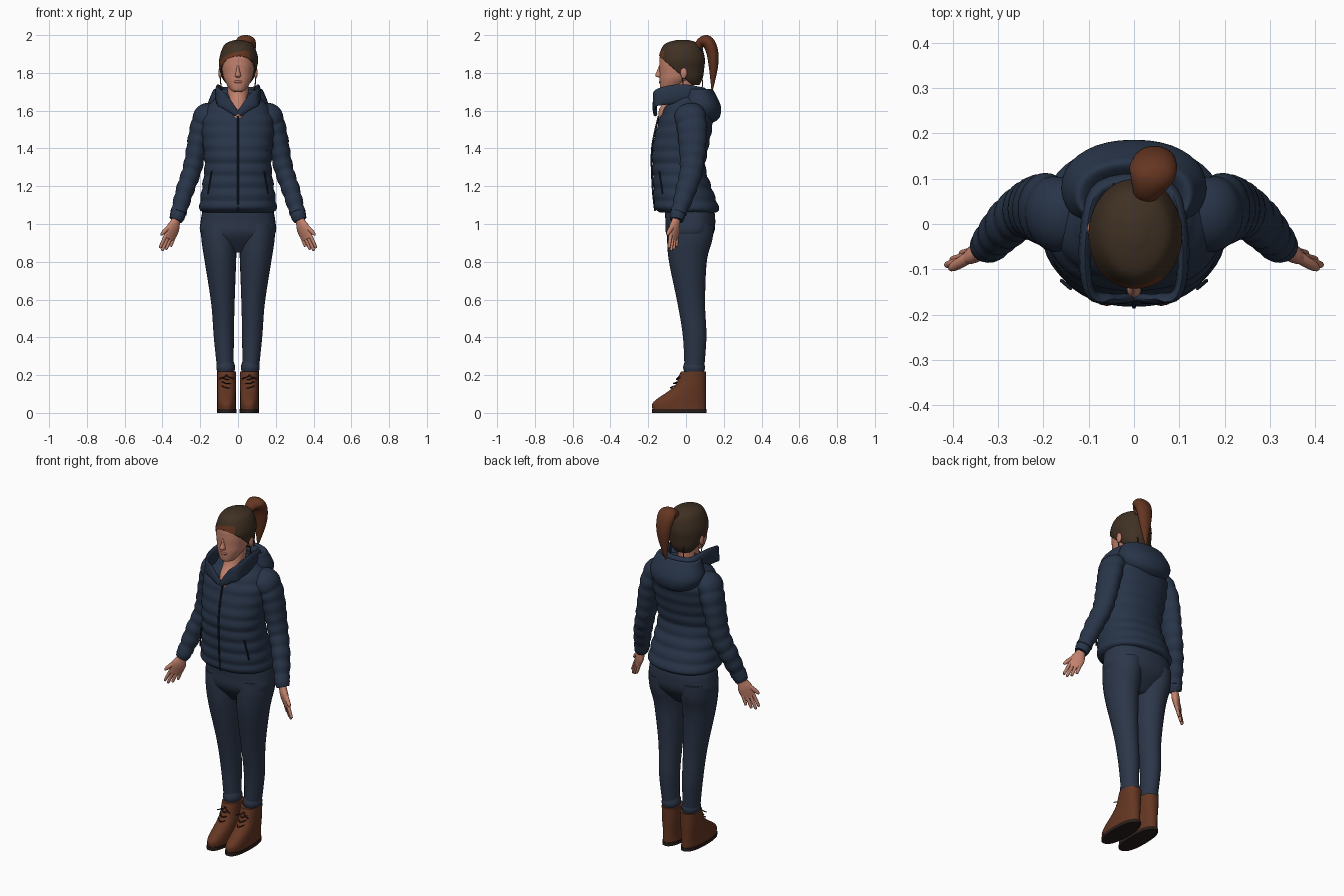
import bpy, bmesh, math
from mathutils import Vector

if "Cube" in bpy.data.objects:
    bpy.data.objects.remove(bpy.data.objects["Cube"], do_unlink=True)


def material(name, red, green, blue):
    mat = bpy.data.materials.new(name)
    mat.use_nodes = True
    mat.diffuse_color = (red, green, blue, 1)
    shader = next(n for n in mat.node_tree.nodes if n.type == "BSDF_PRINCIPLED")
    shader.inputs["Base Color"].default_value = mat.diffuse_color
    return mat


jacket_navy = material("jacket navy", red=.021, green=.035, blue=.066)
trouser_navy = material("trouser navy", red=.025, green=.037, blue=.066)
trim_navy = material("trim navy", red=.01, green=.015, blue=.03)
skin = material("skin", red=.54, green=.22, blue=.15)
lip_red = material("lip red", red=.45, green=.15, blue=.11)
dark_hair = material("dark hair", red=.05, green=.03, blue=.017)
auburn_hair = material("auburn hair", red=.13, green=.036, blue=.015)
leather = material("boot leather", red=.13, green=.037, blue=.016)
sole_brown = material("sole brown", red=.022, green=.013, blue=.01)

X_AXIS, Z_AXIS = Vector((1, 0, 0)), Vector((0, 0, 1))
SIDES = {"left": 1, "right": -1}


def at(x=0, y=0, z=0, wide=.003, deep=None):
    """One elliptical section: its centre and its two radii."""
    return Vector((x, y, z, wide, wide if deep is None else deep))


def finish(name, bm, mat):
    """Turn a bmesh into a smooth shaded object of one material."""
    bmesh.ops.recalc_face_normals(bm, faces=bm.faces)
    mesh = bpy.data.meshes.new(name)
    bm.to_mesh(mesh)
    bm.free()
    mesh.materials.append(mat)
    mesh.polygons.foreach_set("use_smooth", [True] * len(mesh.polygons))
    mesh.set_sharp_from_angle(angle=math.radians(50))
    obj = bpy.data.objects.new(name, mesh)
    bpy.context.scene.collection.objects.link(obj)
    return obj


def smooth_path(sections, steps):
    """Catmull-Rom interpolation of the sections."""
    last = len(sections) - 1
    path = []
    for i in range(last):
        a, b, c, d = (sections[min(max(i + k, 0), last)] for k in (-1, 0, 1, 2))
        for step in range(steps):
            t = step / steps
            path.append((b * 2 + (c - a) * t + (a * 2 - b * 5 + c * 4 - d) * t**2
                         + (b * 3 - a - c * 3 + d) * t**3) * .5)
    return path + [sections[-1]]


def loft(name, mat, *sections, upright=False, ref=X_AXIS, sides=24, steps=6,
         square=2, quilt=0, puff=.007, flip=1):
    """Skin the sections along a smooth path; quilt is the height of a padded band."""
    path = smooth_path(sections, steps)
    bm = bmesh.new()
    rings = []
    for i, p in enumerate(path):
        along = path[min(i + 1, len(path) - 1)] - path[max(i - 1, 0)]
        tangent = Z_AXIS if upright else Vector(along[:3]).normalized()
        across = (ref - tangent * ref.dot(tangent)).normalized()
        normal = tangent.cross(across)
        dent = puff * (1 - abs(math.sin(math.pi * p[2] / quilt))) if quilt else 0
        ring = []
        for k in range(sides):
            c, s = math.cos(math.tau * k / sides), math.sin(math.tau * k / sides)
            u = math.copysign(abs(c) ** (2 / square), c) * max(p[3] - dent, .001)
            v = math.copysign(abs(s) ** (2 / square), s) * max(p[4] - dent, .001)
            co = Vector(p[:3]) + across * u + normal * v
            ring.append(bm.verts.new((co.x * flip, co.y, co.z)))
        rings.append(ring)
    for low, high in zip(rings, rings[1:]):
        for k in range(sides):
            n = (k + 1) % sides
            bm.faces.new((low[k], low[n], high[n], high[k]))
    bm.faces.new(rings[0])
    bm.faces.new(rings[-1])
    return finish(name, bm, mat)


def ball(name, mat, centre, size):
    bm = bmesh.new()
    bmesh.ops.create_uvsphere(bm, u_segments=16, v_segments=10, radius=1)
    for v in bm.verts:
        v.co = Vector(c + r * q for c, r, q in zip(centre, size, v.co))
    return finish(name, bm, mat)


# Quilted jacket body and front zip
loft("jacket_body", jacket_navy,
     at(y=.01, z=1.06, wide=.18, deep=.15), at(y=.01, z=1.07, wide=.2, deep=.165),
     at(z=1.1, wide=.206, deep=.172), at(y=-.02, z=1.2, wide=.192, deep=.156),
     at(y=-.037, z=1.3, wide=.18, deep=.143), at(y=-.03, z=1.4, wide=.186, deep=.15),
     at(z=1.55, wide=.195, deep=.145), at(y=.01, z=1.64, wide=.15, deep=.11),
     at(y=.015, z=1.69, wide=.09, deep=.07),
     upright=True, sides=48, steps=10, square=2.25, quilt=.066)
loft("front_zip", trim_navy, at(y=-.164, z=1.07, wide=.005), at(y=-.177, z=1.2, wide=.005),
     at(y=-.18, z=1.4, wide=.005), at(y=-.145, z=1.57, wide=.005), sides=8)

# Hood lying on the back, with a hollow top
loft("hood", jacket_navy,
     at(y=.09, z=1.53, wide=.03, deep=.04), at(y=.085, z=1.56, wide=.12, deep=.09),
     at(y=.08, z=1.62, wide=.16, deep=.105), at(y=.07, z=1.69, wide=.14, deep=.085),
     at(y=.06, z=1.715, wide=.118, deep=.07), at(y=.04, z=1.66, wide=.07, deep=.04),
     upright=True, sides=36, square=2.2)

# Open collar running round the neck, mirrored from its left half
collar = [at(x=.004, y=-.162, z=1.58, wide=.014, deep=.01),
          at(x=.055, y=-.165, z=1.63, wide=.03, deep=.012),
          at(x=.1, y=-.145, z=1.67, wide=.045, deep=.012),
          at(x=.106, y=-.03, z=1.69, wide=.05, deep=.015),
          at(x=.07, y=.08, z=1.69, wide=.035, deep=.018)]
collar += [at(-x, *rest) for x, *rest in reversed(collar)]
loft("collar", jacket_navy, *collar, ref=Z_AXIS, sides=14)

for side, flip in SIDES.items():
    # Sleeve, cuff and pocket
    loft(side + "_sleeve", jacket_navy,
         at(x=.11, y=.015, z=1.6, wide=.04, deep=.07),
         at(x=.165, y=.02, z=1.575, wide=.066, deep=.083),
         at(x=.2, y=.033, z=1.49, wide=.06, deep=.08),
         at(x=.24, y=.03, z=1.3, wide=.053, deep=.064),
         at(x=.28, z=1.18, wide=.05, deep=.056),
         at(x=.315, y=-.04, z=1.06, wide=.044),
         sides=28, steps=12, quilt=.064, puff=.006, flip=flip)
    loft(side + "_cuff", jacket_navy, at(x=.315, y=-.04, z=1.07, wide=.037),
         at(x=.32, y=-.045, z=1.045, wide=.041), at(x=.33, y=-.05, z=1.02, wide=.035), flip=flip)
    loft(side + "_pocket_zip", trim_navy, at(x=.16, y=-.125, z=1.16, wide=.004),
         at(x=.14, y=-.142, z=1.28, wide=.004), sides=8, flip=flip)

    # Hand, palm turned forward with the thumb outward
    across = Vector((.77, -.6, .2)).normalized()
    loft(side + "_palm", skin, at(x=.32, y=-.045, z=1.06, wide=.024, deep=.02),
         at(x=.33, y=-.053, z=1.015, wide=.027, deep=.02),
         at(x=.345, y=-.06, z=.975, wide=.04, deep=.02),
         at(x=.365, y=-.067, z=.92, wide=.034, deep=.01), ref=across, flip=flip)
    reaches = {"little": .055, "ring": .075, "middle": .085, "index": .075}
    for i, (finger, reach) in enumerate(reaches.items()):
        spread = across * (i - 1.5)
        root = Vector((.358, -.064, .942)) + spread * .018
        tip = root + Vector((.42, -.1, -1)) * reach + spread * .003
        loft(f"{side}_{finger}_finger", skin, at(*root, wide=.01),
             at(*root.lerp(tip, .9), wide=.008), at(*tip), ref=across, sides=8, flip=flip)
    loft(side + "_thumb", skin, at(x=.345, y=-.06, z=1, wide=.014),
         at(x=.375, y=-.08, z=.975, wide=.013), at(x=.4, y=-.095, z=.95, wide=.01),
         at(x=.407, y=-.1, z=.94), sides=8, flip=flip)

    # Trouser leg with a rolled hem
    loft(side + "_trouser_leg", trouser_navy,
         at(x=.1, y=.025, z=1, wide=.094, deep=.122), at(x=.1, y=.02, z=.92, wide=.094, deep=.12),
         at(x=.093, y=.01, z=.8, wide=.083, deep=.1), at(x=.08, y=.028, z=.58, wide=.062, deep=.073),
         at(x=.075, y=.046, z=.4, wide=.053, deep=.062),
         at(x=.065, y=.043, z=.2, wide=.042, deep=.05), upright=True, sides=28, steps=8, flip=flip)
    loft(side + "_trouser_hem", trouser_navy, at(x=.065, y=.043, z=.21, wide=.042, deep=.05),
         at(x=.065, y=.043, z=.24, wide=.05, deep=.058),
         at(x=.065, y=.043, z=.27, wide=.042, deep=.05), upright=True, flip=flip)

    # Ankle boot: the heel stays upright while the front slopes back to the shaft
    heel = .106
    instep = {.02: -.178, .05: -.178, .08: -.145, .11: -.1, .15: -.055, .22: -.027}
    boot = [at(x=.06, y=(heel + front) / 2, z=height, wide=.05, deep=(heel - front) / 2)
            for height, front in instep.items()]
    loft(side + "_boot", leather, *boot, upright=True, sides=28, square=2.3, flip=flip)
    sole = [at(x=.06, y=-.036, z=height, wide=.052, deep=.145) for height in (0, .02)]
    loft(side + "_sole", sole_brown, *sole, upright=True, sides=28, square=2.4, flip=flip)
    for i in range(4):
        y, z = -.079 + i * .016, .133 + i * .022
        loft(f"{side}_lace_{i}", sole_brown, at(x=.04, y=y + .018, z=z),
             at(x=.06, y=y - .004, z=z), at(x=.085, y=y + .018, z=z + .01), sides=6, flip=flip)
    for end in ("inner", "outer"):
        loft(f"{side}_{end}_lace_end", sole_brown, at(x=.06, y=-.035, z=.195),
             at(x=.1 if end == "outer" else .02, y=-.05, z=.18), sides=6, flip=flip)

    # Ear and loose strands of hair
    ball(side + "_ear", skin, centre=(flip * .094, -.012, 1.8), size=(.01, .018, .03))
    loft(side + "_temple_strand", dark_hair, at(x=.09, y=-.02, z=1.8),
         at(x=.093, y=-.018, z=1.76), at(x=.086, y=-.01, z=1.71), sides=6, flip=flip)
    loft(side + "_nape_strand", dark_hair, at(x=.04, y=.075, z=1.79),
         at(x=.045, y=.088, z=1.75), at(x=.042, y=.08, z=1.7), sides=6, flip=flip)

# Seat of the trousers
loft("trouser_seat", trouser_navy, at(y=.015, z=1.1, wide=.18, deep=.13),
     at(y=.023, z=1.02, wide=.197, deep=.132), at(y=.02, z=.94, wide=.192, deep=.122),
     at(y=.015, z=.85, wide=.08, deep=.05), upright=True, sides=36, square=2.3)

# Neck, head and face
loft("neck", skin, at(y=-.085, z=1.56, wide=.04, deep=.06), at(y=-.065, z=1.61, wide=.05, deep=.076),
     at(y=-.03, z=1.67, wide=.055, deep=.066), at(y=-.015, z=1.77, wide=.055), upright=True)
loft("head", skin, at(y=-.1, z=1.7, wide=.02), at(y=-.092, z=1.71, wide=.04, deep=.043),
     at(y=-.06, z=1.76, wide=.071, deep=.08), at(y=-.042, z=1.8, wide=.082, deep=.098),
     at(y=-.035, z=1.85, wide=.089, deep=.106), at(y=-.033, z=1.9, wide=.085, deep=.1),
     at(y=-.03, z=1.95, wide=.04, deep=.05), upright=True, sides=32, square=2.15)
loft("nose", skin, at(y=-.133, z=1.775, wide=.008), at(y=-.142, z=1.785, wide=.016, deep=.02),
     at(y=-.138, z=1.815, wide=.008, deep=.014), at(y=-.136, z=1.84, wide=.006), upright=True)
ball("lips", lip_red, centre=(0, -.135, 1.753), size=(.024, .009, .008))

# Cap of hair, cut along a slanting hairline, with an auburn fringe
hair = loft("hair", dark_hair, at(y=.025, z=1.735, wide=.055, deep=.045),
            at(y=.01, z=1.77, wide=.082, deep=.078), at(y=-.02, z=1.82, wide=.098, deep=.116),
            at(x=.004, y=-.023, z=1.88, wide=.102, deep=.122),
            at(x=.004, y=-.02, z=1.95, wide=.075, deep=.095),
            at(x=.004, y=-.018, z=1.975, wide=.02, deep=.03), upright=True, sides=40, steps=8)
bm = bmesh.new()
bm.from_mesh(hair.data)
hairline, fringe_top = Vector((0, .87, 1)), Vector((-.2, .4, 1))
line_point, fringe_point = Vector((0, -.14, 1.887)), Vector((0, -.14, 1.915))
for point, normal in ((line_point, hairline), (fringe_point, fringe_top)):
    bmesh.ops.bisect_plane(bm, geom=bm.verts[:] + bm.edges[:] + bm.faces[:], plane_co=point,
                           plane_no=normal, clear_inner=normal is hairline)
hair.data.materials.append(auburn_hair)
for face in bm.faces:
    centre = face.calc_center_median()
    if centre.y < -.04 and centre.x < .06 and (centre - fringe_point).dot(fringe_top) < 0:
        face.material_index = 1
bm.to_mesh(hair.data)
bm.free()
hair.modifiers.new("thickness", "SOLIDIFY").thickness = .008

# Ponytail and its band
loft("ponytail", auburn_hair, at(x=.025, y=.06, z=1.925, wide=.022),
     at(x=.03, y=.078, z=1.958, wide=.035, deep=.026),
     at(x=.04, y=.112, z=1.966, wide=.052, deep=.033),
     at(x=.045, y=.138, z=1.915, wide=.048, deep=.032),
     at(x=.044, y=.145, z=1.83, wide=.034, deep=.024), at(x=.033, y=.138, z=1.705))
loft("hair_band", trim_navy, at(x=.024, y=.055, z=1.918, wide=.022),
     at(x=.026, y=.063, z=1.93, wide=.028), at(x=.028, y=.069, z=1.94, wide=.024))
